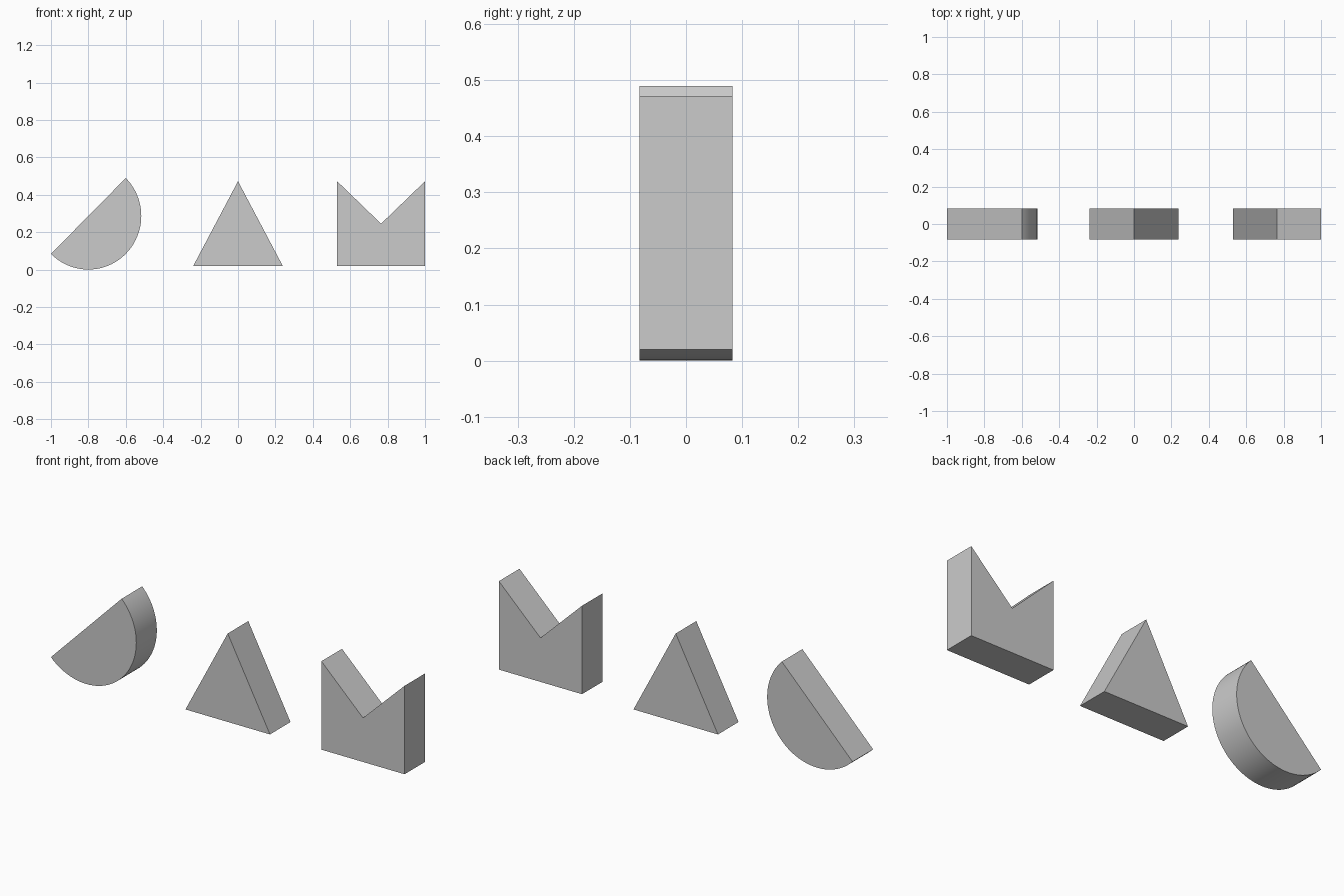
import bpy, bmesh, math

if "Cube" in bpy.data.objects:
    bpy.data.objects.remove(bpy.data.objects["Cube"])

HALF_DEPTH = 0.083


def extrude_profile(name, points):
    """Make a solid slab from an (x, z) outline, centred on y = 0."""
    bm = bmesh.new()
    face = bm.faces.new([bm.verts.new((x, -HALF_DEPTH, z)) for x, z in points])
    result = bmesh.ops.extrude_face_region(bm, geom=[face], use_keep_orig=True)
    moved = [g for g in result["geom"] if isinstance(g, bmesh.types.BMVert)]
    bmesh.ops.translate(bm, verts=moved, vec=(0, 2 * HALF_DEPTH, 0))
    bmesh.ops.recalc_face_normals(bm, faces=bm.faces)
    mesh = bpy.data.meshes.new(name)
    bm.to_mesh(mesh)
    bm.free()
    obj = bpy.data.objects.new(name, mesh)
    bpy.context.collection.objects.link(obj)
    return obj


# Tilted half disc, its flat side facing up and to the left
STEPS = 48
CX, CZ, RX, RZ = -0.8, 0.2865, 0.2828, 0.2865
angles = [math.radians(-135 + 180 * i / STEPS) for i in range(STEPS + 1)]
half_disc = extrude_profile(
    "half_disc", [(CX + RX * math.cos(a), CZ + RZ * math.sin(a)) for a in angles])

# Triangle block
extrude_profile("triangle_block", [(-0.239, 0.02), (0.239, 0.02), (0.0, 0.472)])

# Square block with a V notch in its top
extrude_profile("notched_block", [
    (0.53, 0.02), (1.0, 0.02), (1.0, 0.472), (0.765, 0.245), (0.53, 0.472)])

# Smooth the curved rim, keep the corners crisp
bpy.ops.object.select_all(action="DESELECT")
half_disc.select_set(True)
bpy.context.view_layer.objects.active = half_disc
bpy.ops.object.shade_smooth_by_angle(angle=math.radians(30))
